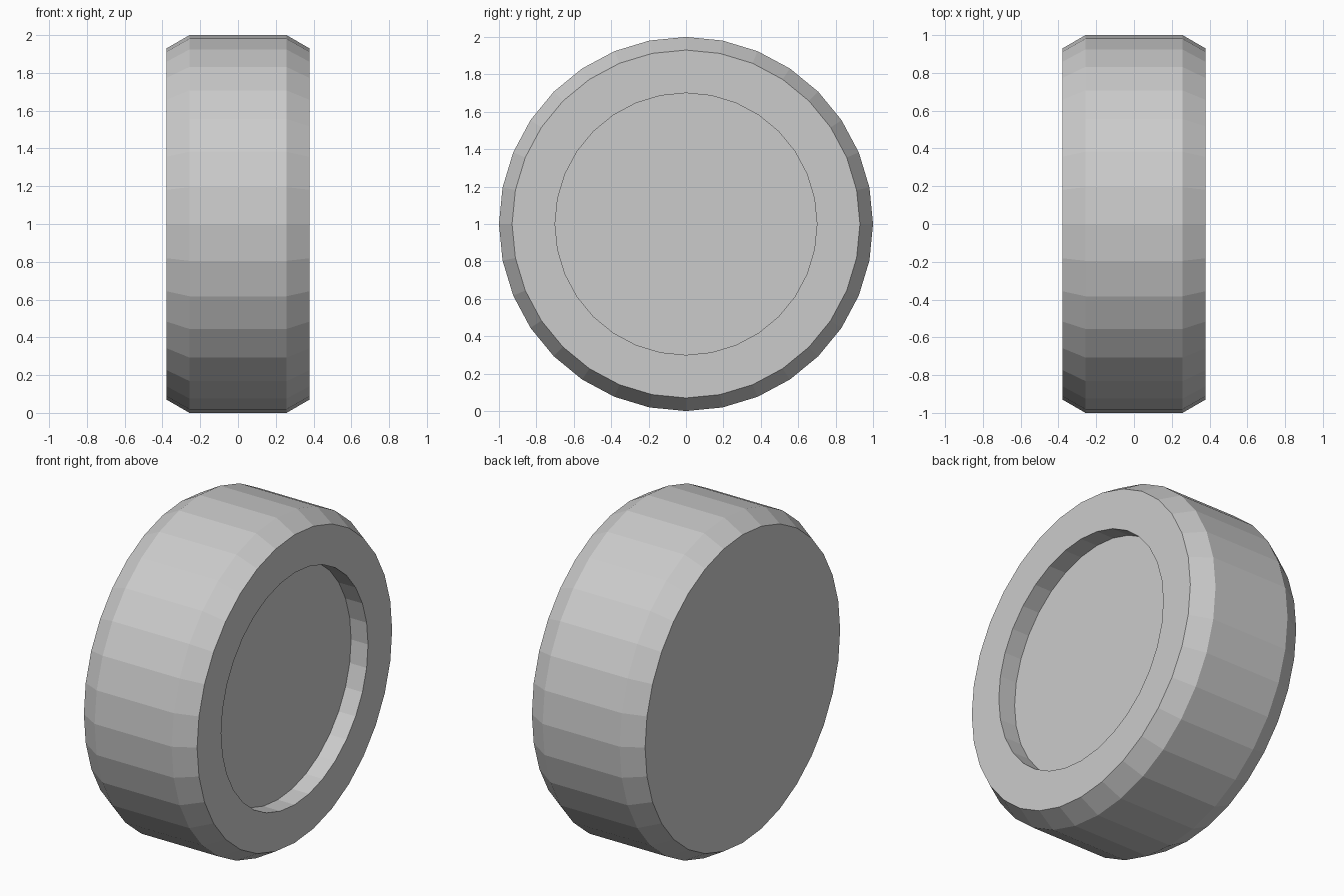
import bpy, bmesh
from math import sin, cos, tau

SIDES = 32

cube = bpy.data.objects.get("Cube")
if cube:
    bpy.data.objects.remove(cube, do_unlink=True)

# One plain grey for the whole wheel
grey = bpy.data.materials.new("light_grey")
grey.use_nodes = True
colour = (0.6, 0.6, 0.6, 1)
grey.diffuse_color = colour
grey.node_tree.nodes["Principled BSDF"].inputs["Base Color"].default_value = colour

# Profile as (x, radius): flat back, bevel, tread, bevel, rim, recess
profile = [(-0.378, 0.93), (-0.257, 1.0), (0.257, 1.0),
           (0.378, 0.93), (0.378, 0.70), (0.265, 0.70)]

bm = bmesh.new()
rings = []
for x, r in profile:
    rings.append([bm.verts.new((x, r * sin(tau * i / SIDES), 1 + r * cos(tau * i / SIDES)))
                  for i in range(SIDES)])

# Side walls between neighbouring rings
for a, b in zip(rings, rings[1:]):
    for i in range(SIDES):
        j = (i + 1) % SIDES
        bm.faces.new((a[i], a[j], b[j], b[i]))

# Flat back and recessed floor
bm.faces.new(rings[0])
bm.faces.new(rings[-1])
bmesh.ops.recalc_face_normals(bm, faces=bm.faces)

mesh = bpy.data.meshes.new("wheel")
bm.to_mesh(mesh)
bm.free()
mesh.materials.append(grey)
wheel = bpy.data.objects.new("wheel", mesh)
bpy.context.collection.objects.link(wheel)
